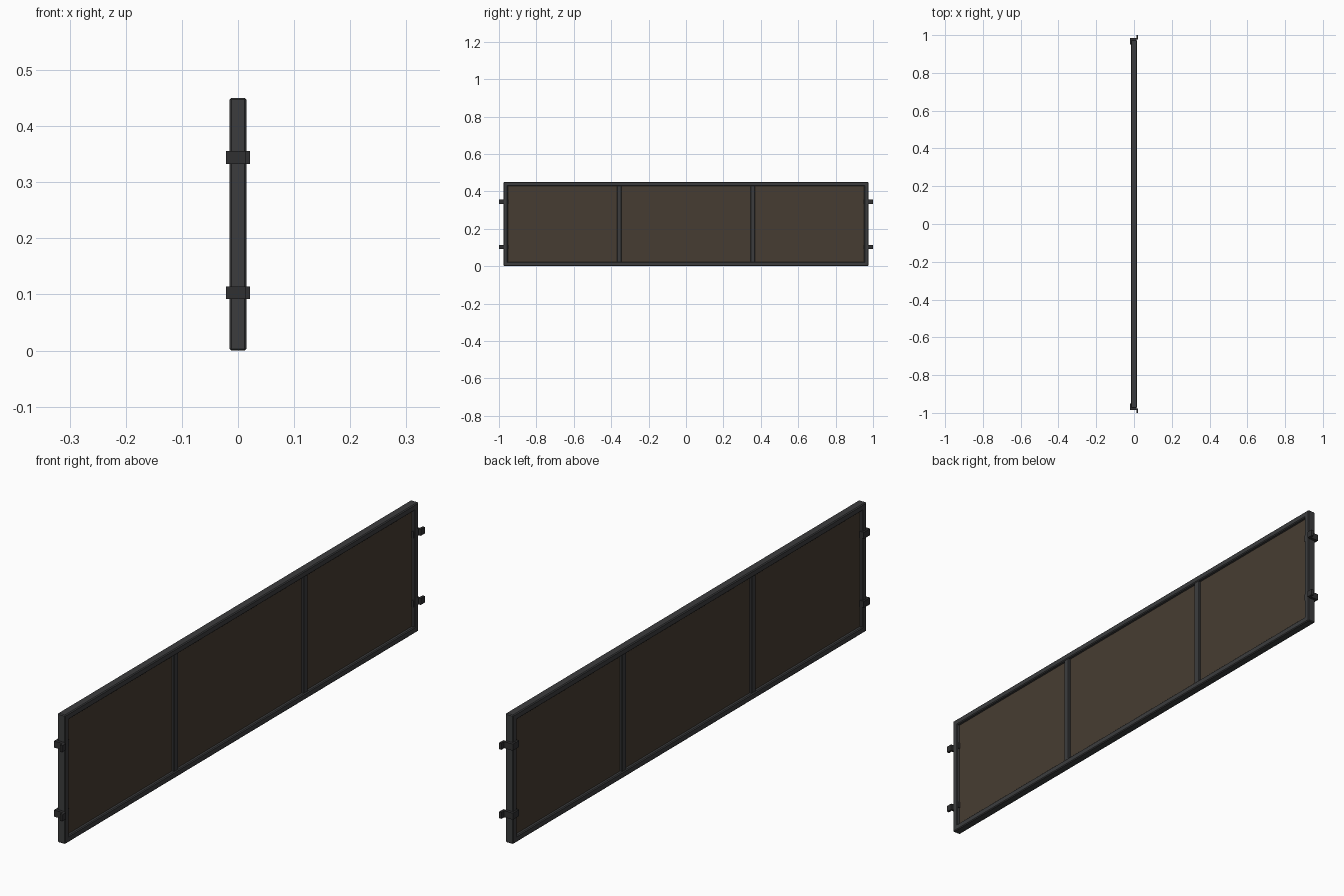
import bpy

if "Cube" in bpy.data.objects:
    bpy.data.objects.remove(bpy.data.objects["Cube"])


def material(name, rgb):
    m = bpy.data.materials.new(name)
    m.diffuse_color = (*rgb, 1)
    m.use_nodes = True
    m.node_tree.nodes["Principled BSDF"].inputs["Base Color"].default_value = m.diffuse_color
    return m


DARK = material("dark_metal", (0.045, 0.046, 0.048))
BLACK = material("black_metal", (0.03, 0.03, 0.031))
BROWN = material("brown_mesh", (0.062, 0.046, 0.032))


def box(name, lo, hi, mat, bevel=0.0):
    """Box between two corners, with an optional chamfer."""
    bpy.ops.mesh.primitive_cube_add(
        size=1, location=[(a + b) / 2 for a, b in zip(lo, hi)])
    ob = bpy.context.object
    ob.name = name
    ob.scale = [b - a for a, b in zip(lo, hi)]
    bpy.ops.object.transform_apply(location=False, rotation=False, scale=True)
    ob.data.materials.append(mat)
    if bevel:
        mod = ob.modifiers.new("chamfer", "BEVEL")
        mod.width = bevel
        mod.segments = 1
    return ob


H, L, T, W = 0.45, 0.975, 0.015, 0.022   # height, half length, half depth, bar width
MULLION = 0.357

# Top and bottom rails
box("bottom_rail", (-T, -L, 0), (T, L, W), DARK, 0.003)
box("top_rail", (-T, -L, H - W), (T, L, H), DARK, 0.003)

# Thin infill panel
box("infill_panel", (-0.004, -L + 0.01, 0.01), (0.004, L - 0.01, H - 0.01), BROWN)

for side, s in (("left", -1), ("right", 1)):
    def span(a, b):
        return sorted((s * a, s * b))

    # End stile and intermediate upright
    y0, y1 = span(L - W, L)
    box(side + "_stile", (-T, y0, 0), (T, y1, H), DARK, 0.003)
    y0, y1 = span(MULLION - 0.012, MULLION + 0.012)
    box(side + "_mullion", (-0.012, y0, W - 0.004), (0.012, y1, H - W + 0.004), DARK, 0.002)

    # Mounting clips: a block through the stile and an offset tab
    for level, z in (("lower", 0.103), ("upper", 0.344)):
        z0, z1 = z - 0.0115, z + 0.0115
        y0, y1 = span(0.95, 0.985)
        box(f"{side}_{level}_clip", (-0.021, y0, z0), (0.013, y1, z1), BLACK)
        y0, y1 = span(0.978, 1.0)
        box(f"{side}_{level}_tab", (0.0125, y0, z0), (0.021, y1, z1), BLACK)
